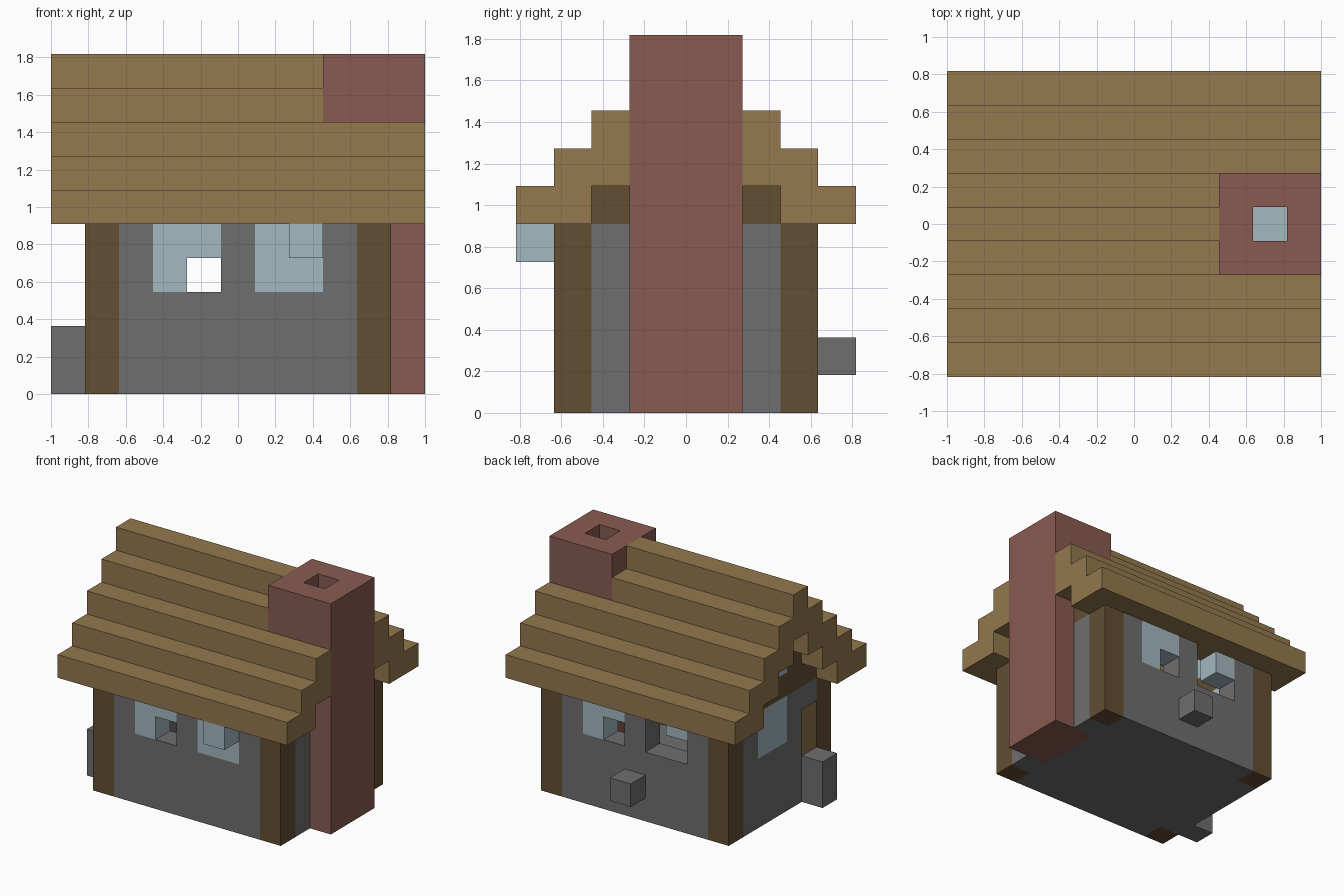
import bpy, bmesh
from itertools import product
from mathutils import Vector

if "Cube" in bpy.data.objects:
    bpy.data.objects.remove(bpy.data.objects["Cube"], do_unlink=True)

U = 2 / 11                                # size of one building block
ORIGIN = Vector((-5.5, -4.5, 0))          # grid corner, in blocks
cells = {}                                # grid cell -> part name


def fill(part, xs, ys, zs):
    """Fill a box of cells (inclusive ranges); part None clears it."""
    for c in product(*(range(a, b + 1) for a, b in (xs, ys, zs))):
        if part:
            cells[c] = part
        else:
            cells.pop(c, None)


# Hollow walls with a floor
fill("walls", (1, 9), (1, 7), (0, 4))
fill(None, (2, 8), (2, 6), (1, 4))

# Corner posts
for x, y in product((1, 9), (1, 7)):
    fill("timber", (x, x), (y, y), (0, 4))

# Windows, front, back and side
for x, y in product((3, 6), (1, 7)):
    fill("glass", (x, x + 1), (y, y), (3, 4))
fill("glass", (1, 1), (4, 5), (3, 4))

# Openings in the windows and the doorway
fill(None, (4, 4), (1, 1), (3, 3))
fill(None, (6, 6), (7, 7), (3, 3))
fill(None, (3, 4), (7, 7), (3, 3))
fill(None, (4, 4), (7, 7), (4, 4))
fill(None, (1, 1), (2, 2), (1, 3))

# Blocks standing out from the walls
fill("glass", (7, 7), (0, 0), (4, 4))
fill("walls", (5, 5), (8, 8), (1, 1))
fill("walls", (0, 0), (2, 2), (0, 1))

# Stepped gables with a small attic pane
for x in (1, 9):
    for d in range(3):
        fill("timber", (x, x), (4 - d, 4 + d), (7 - d, 7 - d))
    fill("glass", (x, x), (4, 4), (6, 6))

# Stepped roof
for y in range(9):
    d = abs(y - 4)
    fill("roof", (0, 10), (y, y), (max(8 - d, 5), 9 - d))

# Chimney with a flue
fill("chimney", (9, 10), (3, 5), (0, 9))
fill("chimney", (8, 8), (3, 5), (7, 9))
fill(None, (9, 9), (4, 4), (7, 9))
fill("glass", (9, 9), (4, 4), (6, 6))


def linear(v):
    v /= 255
    return v / 12.92 if v <= 0.04045 else ((v + 0.055) / 1.055) ** 2.4


def material(name, rgb):
    colour = [linear(v) for v in rgb] + [1]
    m = bpy.data.materials.new(name)
    m.use_nodes = True
    m.diffuse_color = colour
    bsdf = m.node_tree.nodes["Principled BSDF"]
    bsdf.inputs["Base Color"].default_value = colour
    bsdf.inputs["Roughness"].default_value = 0.9
    return m


def build(part, mat):
    """Mesh the exposed sides of one part and merge the flat areas."""
    bm = bmesh.new()
    for c in [c for c, p in cells.items() if p == part]:
        for axis, side in product(range(3), (0, 1)):
            step = [0, 0, 0]
            step[axis] = 2 * side - 1
            if tuple(a + b for a, b in zip(c, step)) in cells:
                continue
            corners = []
            for a, b in ((0, 0), (1, 0), (1, 1), (0, 1)):
                p = Vector(c)
                p[axis] += side
                p[(axis + 1) % 3] += a
                p[(axis + 2) % 3] += b
                corners.append(bm.verts.new((p + ORIGIN) * U))
            bm.faces.new(corners if side else corners[::-1])
    bmesh.ops.remove_doubles(bm, verts=bm.verts, dist=U / 100)
    bmesh.ops.dissolve_limit(bm, angle_limit=0.02, verts=bm.verts, edges=bm.edges)
    mesh = bpy.data.meshes.new(part)
    bm.to_mesh(mesh)
    bm.free()
    mesh.materials.append(mat)
    bpy.context.collection.objects.link(bpy.data.objects.new(part, mesh))


build("walls", material("grey stone", (110, 110, 110)))
build("timber", material("dark timber", (98, 78, 50)))
build("glass", material("pale glass", (163, 184, 192)))
build("roof", material("plank brown", (147, 120, 78)))
build("chimney", material("brick red", (136, 91, 81)))
